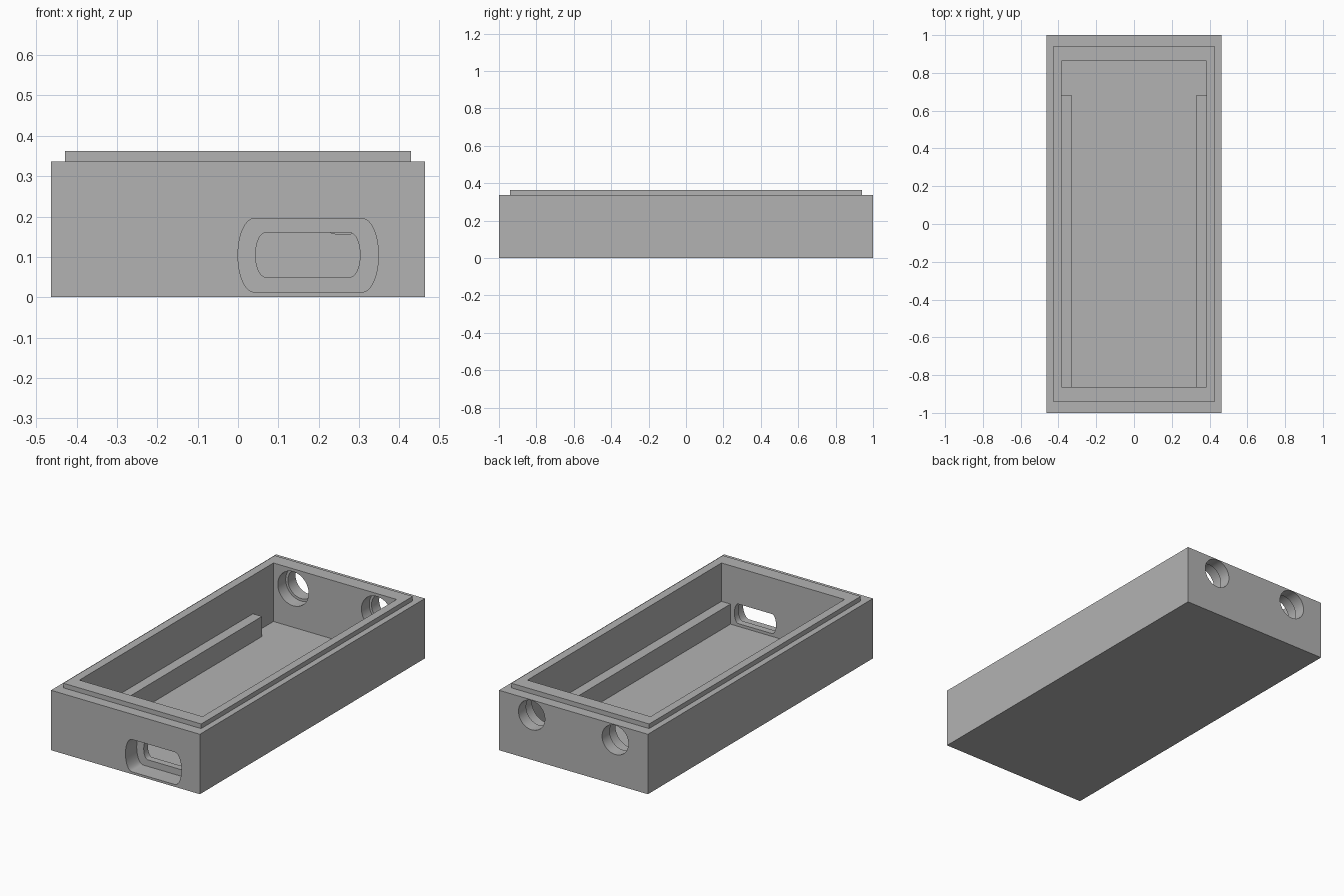
import bpy
import bmesh
from math import cos, sin, pi

if "Cube" in bpy.data.objects:
    bpy.data.objects.remove(bpy.data.objects["Cube"], do_unlink=True)

grey = bpy.data.materials.new("plain grey")
grey.use_nodes = True
grey.diffuse_color = (0.45, 0.45, 0.45, 1)
grey.node_tree.nodes["Principled BSDF"].inputs["Base Color"].default_value = grey.diffuse_color


def loft(name, rings):
    """Join equal rings of points into a closed solid."""
    bm = bmesh.new()
    loops = [[bm.verts.new(p) for p in ring] for ring in rings]
    n = len(loops[0])
    for a, b in zip(loops, loops[1:]):
        for i in range(n):
            j = (i + 1) % n
            bm.faces.new((a[i], a[j], b[j], b[i]))
    bm.faces.new(loops[0][::-1])
    bm.faces.new(loops[-1])
    bmesh.ops.recalc_face_normals(bm, faces=bm.faces)
    mesh = bpy.data.meshes.new(name)
    bm.to_mesh(mesh)
    bm.free()
    mesh.materials.append(grey)
    obj = bpy.data.objects.new(name, mesh)
    bpy.context.collection.objects.link(obj)
    return obj


def rect(x0, x1, y0, y1, z):
    return [(x0, y0, z), (x1, y0, z), (x1, y1, z), (x0, y1, z)]


def slot_ring(cx, cz, flat, rx, rz, y, steps=24):
    """Two half ellipses, pushed apart by a flat length."""
    pts = []
    for side, start in ((1, -pi / 2), (-1, pi / 2)):
        for i in range(steps + (1 if flat else 0)):
            a = start + pi * i / steps
            pts.append((cx + side * flat / 2 + rx * cos(a), y, cz + rz * sin(a)))
    return pts


def cut(target, cx, cz, flat, rx, rz, y0, y1):
    cutter = loft("cutter", [slot_ring(cx, cz, flat, rx, rz, y) for y in (y0, y1)])
    cutter.hide_render = True
    mod = target.modifiers.new("opening", 'BOOLEAN')
    mod.operation = 'DIFFERENCE'
    mod.solver = 'EXACT'
    mod.object = cutter
    bpy.context.view_layer.objects.active = target
    bpy.ops.object.modifier_apply(modifier=mod.name)
    bpy.data.objects.remove(cutter, do_unlink=True)


# Open case: outer walls, stepped lip, then down inside to the floor
levels = [(0.463, 1.0, 0), (0.463, 1.0, 0.337), (0.429, 0.94, 0.337),
          (0.429, 0.94, 0.363), (0.383, 0.862, 0.363), (0.383, 0.862, 0.034)]
case = loft("case", [rect(-x, x, -y, y, z) for x, y, z in levels])

# Front port: wide recess outside, narrower slot through the wall
cut(case, 0.174, 0.104, 0.268, 0.04, 0.091, -1.1, -0.9)
cut(case, 0.173, 0.105, 0.209, 0.025, 0.055, -1.1, -0.8)

# Back wall: two round holes, wider on the inside
for x in (-0.26, 0.26):
    cut(case, x, 0.251, 0, 0.082, 0.082, 0.8, 1.1)
    cut(case, x, 0.251, 0, 0.096, 0.096, 0.8, 0.932)

# Rails along the inner side walls
for side, name in ((-1, "right_rail"), (1, "left_rail")):
    xs = sorted((side * 0.327, side * 0.39))
    loft(name, [rect(*xs, -0.87, 0.68, z) for z in (0.03, 0.147)])

bpy.ops.object.select_all(action='DESELECT')
case.select_set(True)
bpy.context.view_layer.objects.active = case
bpy.ops.object.shade_smooth_by_angle()
